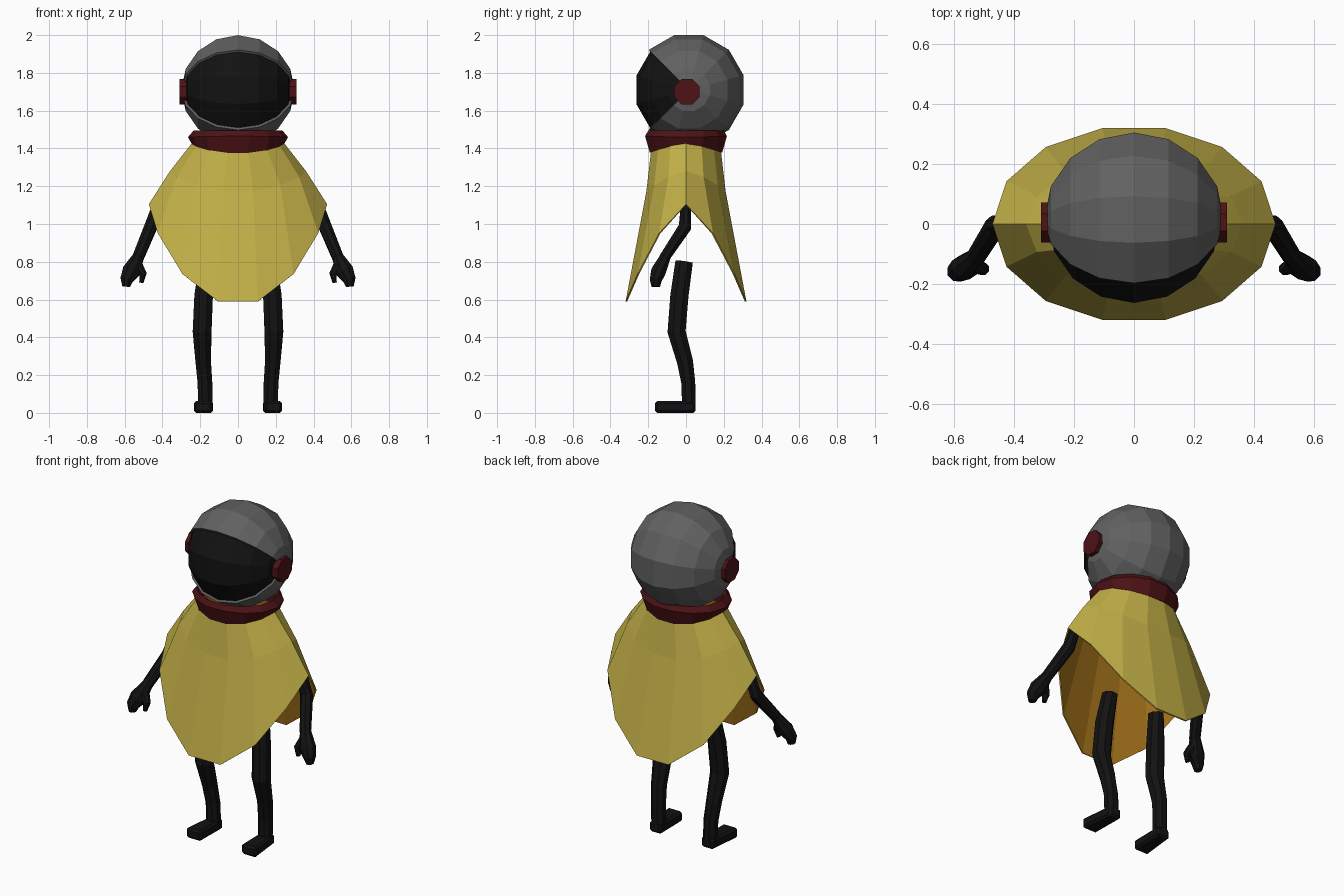
import bpy, bmesh
from math import sin, cos, pi, atan2
from mathutils import Vector, Matrix

if "Cube" in bpy.data.objects:
    bpy.data.objects.remove(bpy.data.objects["Cube"])


def material(name, color):
    m = bpy.data.materials.new(name)
    m.use_nodes = True
    m.diffuse_color = (*color, 1)
    m.node_tree.nodes["Principled BSDF"].inputs["Base Color"].default_value = (*color, 1)
    return m


YELLOW = material("cloak yellow", (0.55, 0.44, 0.065))
BROWN = material("lining brown", (0.40, 0.18, 0.012))
GRAY = material("helmet gray", (0.12, 0.12, 0.12))
BLACK = material("suit black", (0.006, 0.006, 0.006))
RED = material("trim dark red", (0.075, 0.006, 0.008))


def finish(bm, name, *mats, recalc=True):
    if recalc:
        bmesh.ops.recalc_face_normals(bm, faces=bm.faces)
    mesh = bpy.data.meshes.new(name)
    bm.to_mesh(mesh)
    bm.free()
    ob = bpy.data.objects.new(name, mesh)
    for m in mats:
        mesh.materials.append(m)
    bpy.context.collection.objects.link(ob)
    return ob


def loft(bm, rings, caps=False, closed=False):
    loops = [[bm.verts.new(p) for p in ring] for ring in rings]
    n = len(loops[0])
    pairs = list(zip(loops, loops[1:])) + ([(loops[-1], loops[0])] if closed else [])
    for a, b in pairs:
        for i in range(n):
            j = (i + 1) % n
            bm.faces.new((a[i], b[i], b[j], a[j]))
    if caps:
        bm.faces.new(loops[0])
        bm.faces.new(loops[-1][::-1])


def tube(bm, path, side, sides=8):
    """Path entries are (x, y, z, half width, half depth), mirrored by side."""
    pts = [Vector((side * p[0], p[1], p[2])) for p in path]
    rings = []
    for i, p in enumerate(path):
        t = (pts[min(i + 1, len(pts) - 1)] - pts[max(i - 1, 0)]).normalized()
        u = (Vector((1, 0, 0)) - t * t.x).normalized()
        v = t.cross(u)
        rings.append([pts[i] + u * p[3] * cos(a) + v * p[4] * sin(a)
                      for a in (2 * pi * (k + 0.5) / sides for k in range(sides))])
    loft(bm, rings, caps=True)


def oval(rx, ry, z_side, z_front, n=14, power=1.5):
    """Ring whose height changes from the sides to the front and back."""
    ring = []
    for k in range(n):
        a = 2 * pi * k / n
        w = abs(sin(a)) ** power
        ring.append((rx * cos(a), ry * sin(a), z_side + (z_front - z_side) * w))
    return ring


# Helmet shell and visor: one faceted ball split along its sideways meridians
def ball_part(name, radius, mat, front):
    bm = bmesh.new()
    bmesh.ops.create_uvsphere(bm, u_segments=12, v_segments=8, radius=radius)
    turn = Matrix.Rotation(pi / 12, 4, "X") @ Matrix.Rotation(pi / 2, 4, "Y")
    bmesh.ops.transform(bm, matrix=turn, verts=bm.verts)

    def in_opening(f):
        c = f.calc_center_median()
        return abs(atan2(c.z, -c.y)) < pi / 4
    gone = [f for f in bm.faces if in_opening(f) != front]
    bmesh.ops.delete(bm, geom=gone, context="FACES")
    ob = finish(bm, name, mat, recalc=False)
    ob.location = (0, 0.015, 1.71)
    return ob


helmet = ball_part("helmet", 0.3, GRAY, False)
shell = helmet.modifiers.new("thickness", "SOLIDIFY")
shell.thickness = 0.02
shell.offset = -1
ball_part("visor", 0.288, BLACK, True)

# Collar
bm = bmesh.new()
loft(bm, [oval(0.235, 0.205, 1.495, 1.495), oval(0.265, 0.222, 1.46, 1.465),
          oval(0.245, 0.196, 1.425, 1.375), oval(0.215, 0.175, 1.425, 1.385),
          oval(0.215, 0.185, 1.48, 1.48)], closed=True)
finish(bm, "collar", RED)

# Cloak with a differently coloured lining
bm = bmesh.new()
loft(bm, [oval(0.235, 0.188, 1.44, 1.40), oval(0.36, 0.215, 1.28, 1.17),
          oval(0.472, 0.328, 1.105, 0.57)])
cloak = finish(bm, "cloak", YELLOW, BROWN, recalc=False)
lining = cloak.modifiers.new("lining", "SOLIDIFY")
lining.thickness = 0.008
lining.offset = -1
lining.material_offset = 1

for side, label in ((1, "left"), (-1, "right")):
    # Ear disc
    bm = bmesh.new()
    place = (Matrix.Translation((side * 0.277, 0.005, 1.70))
             @ Matrix.Rotation(pi / 2, 4, "Y") @ Matrix.Rotation(pi / 8, 4, "Z"))
    bmesh.ops.create_cone(bm, cap_ends=True, segments=8, radius1=0.073,
                          radius2=0.073, depth=0.065, matrix=place)
    finish(bm, label + "_ear_disc", RED)

    # Arm, mitten hand and thumb
    bm = bmesh.new()
    tube(bm, [(0.425, 0.0, 1.10, 0.03, 0.03), (0.462, -0.005, 0.985, 0.036, 0.036),
              (0.53, -0.115, 0.82, 0.032, 0.03)], side)
    finish(bm, label + "_arm", BLACK)
    bm = bmesh.new()
    tube(bm, [(0.528, -0.11, 0.825, 0.032, 0.03), (0.565, -0.145, 0.75, 0.05, 0.042),
              (0.59, -0.16, 0.705, 0.036, 0.034), (0.592, -0.16, 0.668, 0.022, 0.024)], side)
    tube(bm, [(0.53, -0.135, 0.775, 0.03, 0.028), (0.503, -0.15, 0.735, 0.021, 0.022),
              (0.512, -0.155, 0.69, 0.012, 0.014)], side)
    finish(bm, label + "_hand", BLACK)

    # Leg
    bm = bmesh.new()
    tube(bm, [(0.165, -0.01, 0.80, 0.042, 0.05), (0.182, -0.035, 0.62, 0.053, 0.052),
              (0.19, -0.05, 0.43, 0.054, 0.052), (0.184, -0.005, 0.27, 0.044, 0.046),
              (0.175, 0.012, 0.16, 0.042, 0.04), (0.172, 0.015, 0.02, 0.042, 0.038)], side)
    finish(bm, label + "_leg", BLACK)

    # Foot: a block that widens and turns slightly outward at the toe
    bm = bmesh.new()
    bmesh.ops.create_cube(bm, size=1)
    for v in bm.verts:
        toe = v.co.y < 0
        half = 0.1 if toe else 0.08
        v.co = (side * (0.185 if toe else 0.172) + v.co.x * half,
                -0.165 if toe else 0.05, 0.0 if v.co.z < 0 else 0.062)
    bmesh.ops.bevel(bm, geom=bm.edges[:], offset=0.012, segments=1, affect="EDGES")
    finish(bm, label + "_foot", BLACK)
